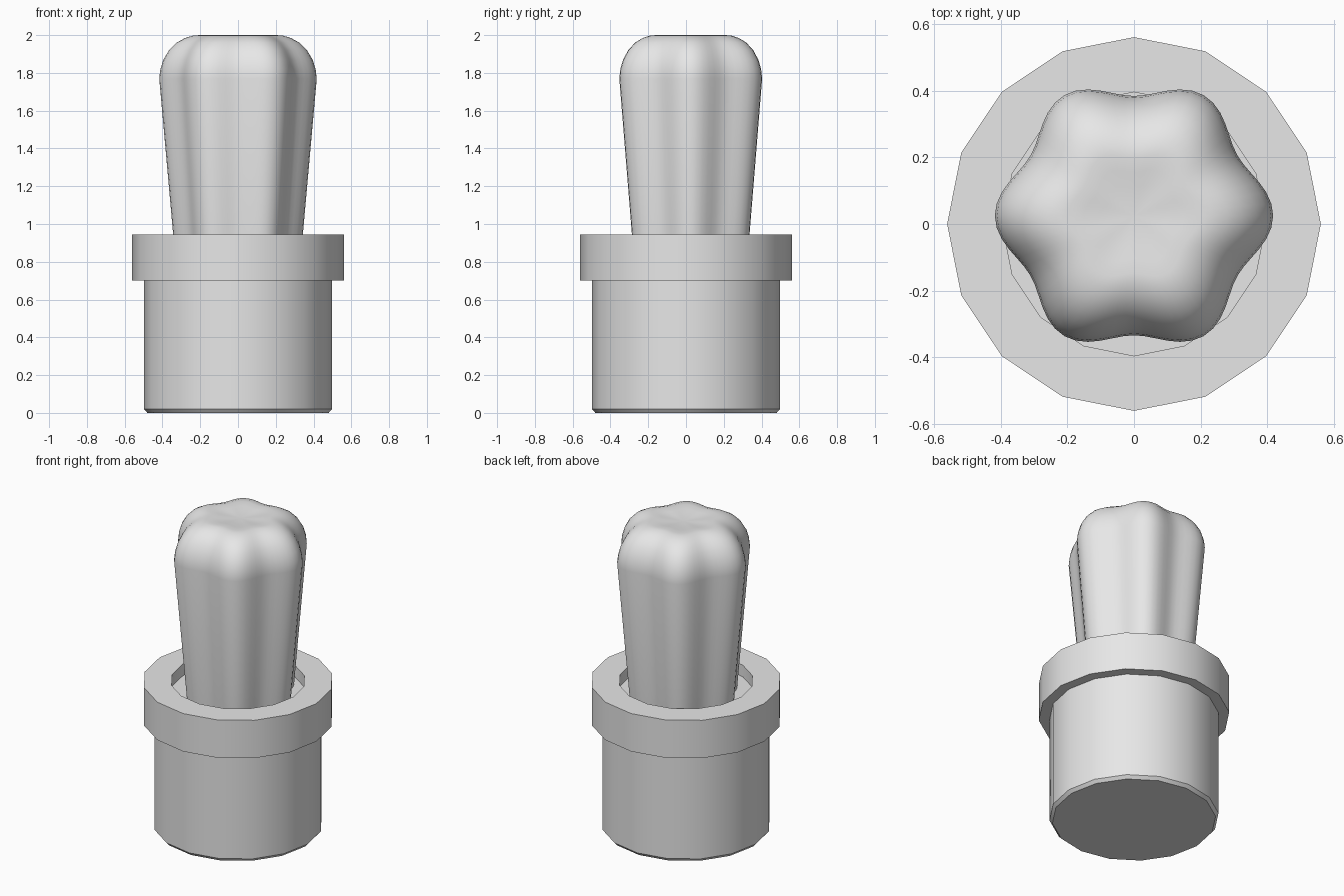
import bpy
import math

cube = bpy.data.objects.get("Cube")
if cube:
    bpy.data.objects.remove(cube, do_unlink=True)

grey = bpy.data.materials.new("plain_grey")
grey.use_nodes = True
colour = (0.8, 0.8, 0.8, 1.0)
grey.diffuse_color = colour
grey.node_tree.nodes["Principled BSDF"].inputs["Base Color"].default_value = colour


def lathe(name, profile, sides, shape=lambda a: 1.0, centre_y=0.0, closed=False, sharp=30):
    """Sweep (radius, z) points round z; open ends are capped."""
    verts, faces = [], []
    for radius, z in profile:
        for i in range(sides):
            a = 2 * math.pi * i / sides
            r = radius * shape(a)
            verts.append((r * math.cos(a), r * math.sin(a) + centre_y, z))
    rings = len(profile)
    for k in range(rings if closed else rings - 1):
        low, high = k * sides, (k + 1) % rings * sides
        for i in range(sides):
            j = (i + 1) % sides
            faces.append((low + i, low + j, high + j, high + i))
    if not closed:
        faces.append(tuple(reversed(range(sides))))
        faces.append(tuple(range((rings - 1) * sides, rings * sides)))
    mesh = bpy.data.meshes.new(name)
    mesh.from_pydata(verts, [], faces)
    mesh.materials.append(grey)
    obj = bpy.data.objects.new(name, mesh)
    bpy.context.collection.objects.link(obj)
    bpy.ops.object.select_all(action="DESELECT")
    obj.select_set(True)
    bpy.context.view_layer.objects.active = obj
    bpy.ops.object.shade_smooth_by_angle(angle=math.radians(sharp))
    return obj


# Pot body with a small chamfer at the foot
lathe("pot_body", [(0.48, 0), (0.497, 0.02), (0.497, 0.72)], 16)

# Thick collar round the top of the pot
lathe("pot_rim", [(0.56, 0.7), (0.56, 0.945), (0.395, 0.945), (0.395, 0.7)], 16, closed=True)

# Soil inside the collar
lathe("soil", [(0.4, 0.72), (0.4, 0.87)], 16)


# Six-ribbed cactus, flaring upward to a dimpled dome
def ribs(a):
    return 0.93 + 0.07 * math.cos(6 * a)


cactus_profile = [(0.334, 0.84), (0.417, 1.77), (0.411, 1.82), (0.395, 1.87),
                  (0.365, 1.92), (0.325, 1.96), (0.28, 1.985), (0.235, 1.998),
                  (0.2, 2.0), (0.15, 1.996), (0.1, 1.991), (0.05, 1.988), (0.005, 1.987)]
lathe("cactus", cactus_profile, 72, ribs, centre_y=0.025, sharp=60)
